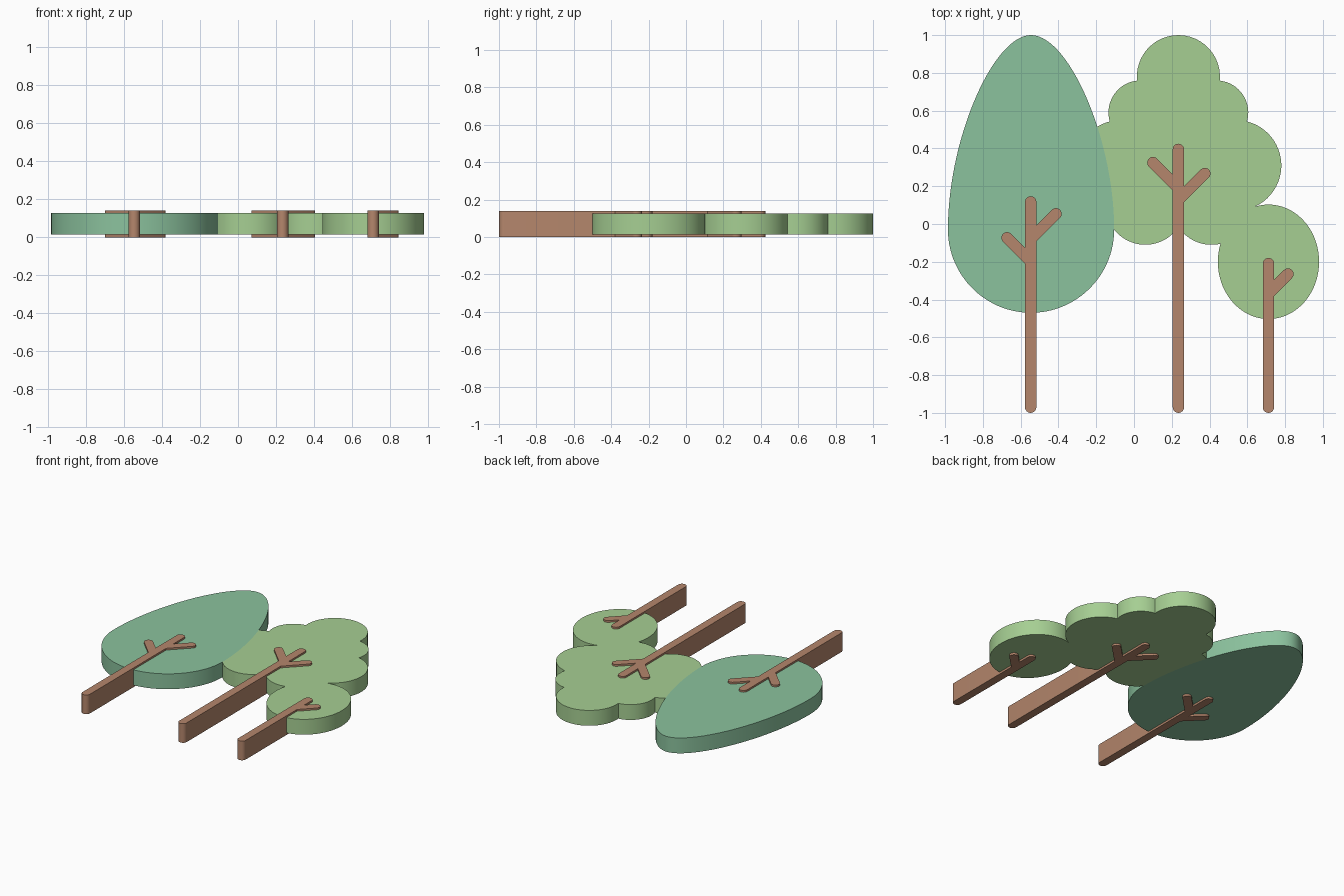
import bpy, bmesh, math
from mathutils import Vector
from mathutils.geometry import interpolate_bezier, intersect_sphere_sphere_2d

if "Cube" in bpy.data.objects:
    bpy.data.objects.remove(bpy.data.objects["Cube"])


def material(name, rgb):
    m = bpy.data.materials.new(name)
    m.diffuse_color = (*rgb, 1)
    m.use_nodes = True
    m.node_tree.nodes["Principled BSDF"].inputs["Base Color"].default_value = m.diffuse_color
    return m


def slab(name, outline, z0, z1, mat=None):
    """Extrude a counter-clockwise outline between two heights."""
    bm = bmesh.new()
    base = bm.faces.new([bm.verts.new((x, y, z0)) for x, y in outline])
    new = bmesh.ops.extrude_face_region(bm, geom=[base], use_keep_orig=True)
    top = [v for v in new["geom"] if isinstance(v, bmesh.types.BMVert)]
    bmesh.ops.translate(bm, verts=top, vec=(0, 0, z1 - z0))
    bmesh.ops.recalc_face_normals(bm, faces=bm.faces)
    me = bpy.data.meshes.new(name)
    bm.to_mesh(me)
    bm.free()
    ob = bpy.data.objects.new(name, me)
    bpy.context.collection.objects.link(ob)
    if mat:
        me.materials.append(mat)
    return ob


def smooth(ob):
    bpy.ops.object.select_all(action='DESELECT')
    ob.select_set(True)
    bpy.context.view_layer.objects.active = ob
    bpy.ops.object.shade_smooth_by_angle(angle=math.radians(30))


def arc(cx, cy, rx, ry, a0, a1, n):
    return [(cx + rx * math.cos(a0 + (a1 - a0) * i / n),
             cy + ry * math.sin(a0 + (a1 - a0) * i / n)) for i in range(n + 1)]


def egg_outline(cx):
    k = 0.55 * 0.44
    lower = interpolate_bezier((0, -.47), (k, -.47), (.44, -.03 - k), (.44, -.03), 28)
    upper = interpolate_bezier((.44, -.03), (.44, .45), (.2, 1), (0, 1), 40)
    right = [(p[0], p[1]) for p in lower + upper[1:]]
    left = [(-x, y) for x, y in right[-2:0:-1]]
    return [(cx + x, y) for x, y in right + left]


def cloud_outline(circles):
    """Outer boundary of a ring of overlapping circles."""
    n = len(circles)
    joints = []
    for i, (x, y, r) in enumerate(circles):
        x2, y2, r2 = circles[(i + 1) % n]
        a, b = Vector((x, y)), Vector((x2, y2))
        d = b - a
        t = (d.length_squared + r * r - r2 * r2) / (2 * d.length)
        u = d.normalized()
        joints.append(a + u * t + Vector((u.y, -u.x)) * math.sqrt(r * r - t * t))
    pts = []
    for i, (x, y, r) in enumerate(circles):
        s, e = joints[i - 1], joints[i]
        a0 = math.atan2(s.y - y, s.x - x)
        a1 = math.atan2(e.y - y, e.x - x)
        while a1 < a0:
            a1 += 2 * math.pi
        pts += arc(x, y, r, r, a0, a1, 24)[:-1]
    return pts


def trunk_outline(x, top, right, left=None, w=0.03):
    """Round-ended bar with 45 degree branches given as (join y, reach)."""
    s = w * math.sqrt(2)
    q = math.pi / 4

    def branch(join, reach):
        return ([(w, join + w - s)]
                + arc(reach, join + reach, w, w, -q, 3 * q, 12)
                + [(w, join + w + s)])

    pts = arc(0, -1 + w, w, w, math.pi, 2 * math.pi, 12)
    pts += branch(*right)
    pts += arc(0, top - w, w, w, 0, math.pi, 12)
    if left:
        pts += [(-px, py) for px, py in reversed(branch(*left))]
    return [(x + px, y) for px, y in pts]


dark_green = material("dark_green", (.26, .54, .34))
light_green = material("light_green", (.38, .62, .29))
wood = material("wood", (.46, .24, .15))
Z0, Z1, H = 0.015, 0.127, 0.14

# Egg-shaped and round crowns
egg = egg_outline(-.545)
ball = arc(.712, -.2, .268, .303, 0, 2 * math.pi, 72)[:-1]
smooth(slab("egg_crown", egg, Z0, Z1, dark_green))
smooth(slab("round_crown", ball, Z0, Z1, light_green))

# Cloud crown: mirrored lobes around the middle trunk
MID = .235
half = [(.175, .1, .21), (.305, .31, .24), (.2, .59, .17)]
lobes = half + [(0, .78, .22)] + [(-x, y, r) for x, y, r in reversed(half)]
cloud = slab("cloud_crown", cloud_outline([(MID + x, y, r) for x, y, r in lobes]),
             Z0, Z1, light_green)

# Trim the cloud where the neighbouring crowns cover it
bpy.context.view_layer.objects.active = cloud
for shape in (egg, ball):
    cutter = slab("cutter", shape, -.1, .3)
    cutter.hide_render = True
    mod = cloud.modifiers.new("trim", 'BOOLEAN')
    mod.operation = 'DIFFERENCE'
    mod.solver = 'EXACT'
    mod.object = cutter
    bpy.context.view_layer.objects.active = cloud
    bpy.ops.object.modifier_apply(modifier=mod.name)
    bpy.data.objects.remove(cutter)
smooth(cloud)

# Trunks with branches, running right through the crowns
for name, args in {
    "egg_trunk": (-.547, .147, (-.08, .134), (-.198, .125)),
    "cloud_trunk": (MID, .425, (.127, .14), (.19, .135)),
    "round_trunk": (.712, -.18, (-.368, .103)),
}.items():
    smooth(slab(name, trunk_outline(*args), 0, H, wood))
